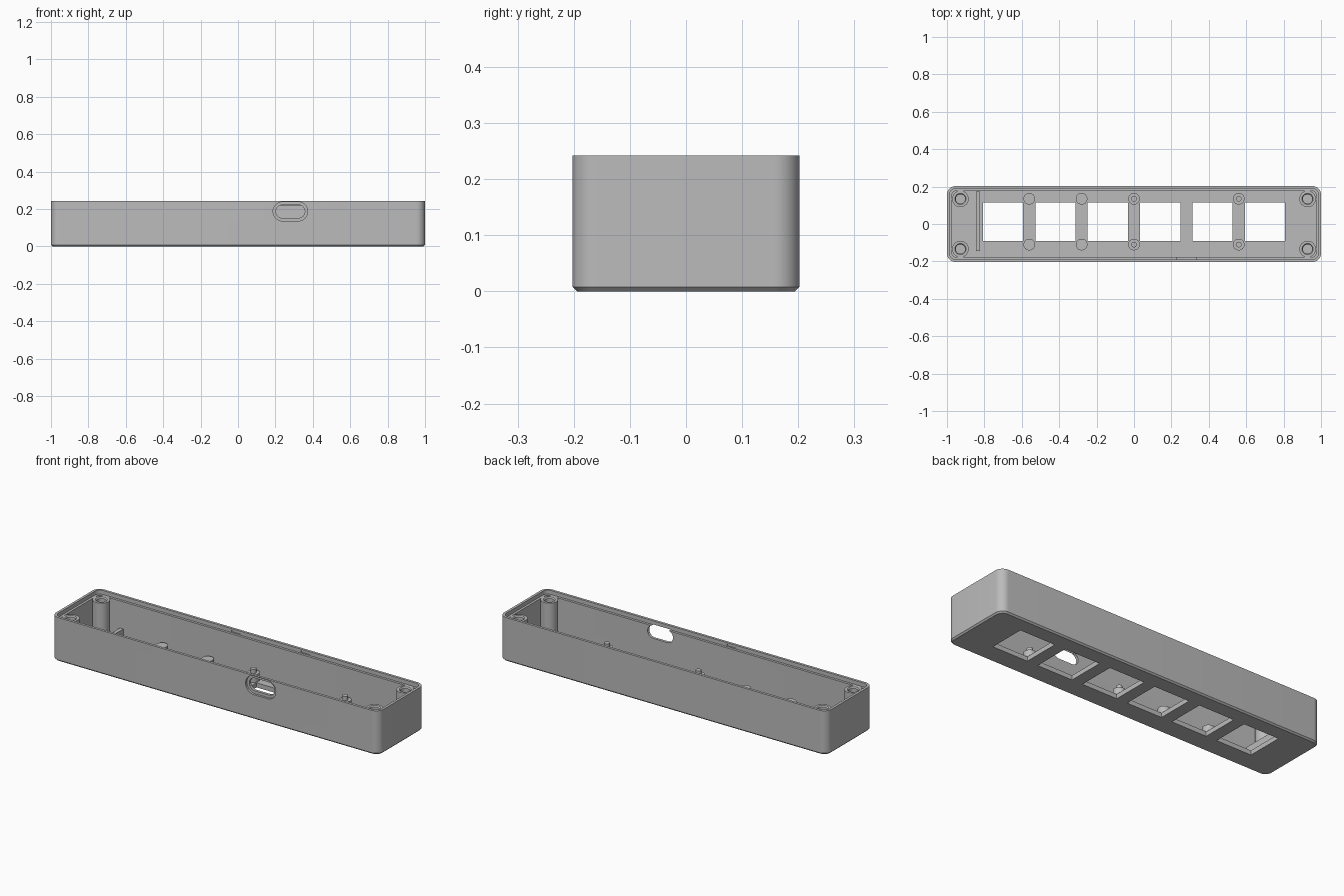
import bpy, bmesh, math
from mathutils import Matrix

cube = bpy.data.objects.get("Cube")
if cube:
    bpy.data.objects.remove(cube, do_unlink=True)

grey = bpy.data.materials.new("matte grey plastic")
grey.use_nodes = True
grey.diffuse_color = (0.5, 0.5, 0.5, 1)
grey.node_tree.nodes["Principled BSDF"].inputs["Base Color"].default_value = grey.diffuse_color


def outline(hx, hy, r, seg=10):
    """Rounded rectangle; a circle or a slot when the radius fills it."""
    pts = []
    for k, (sx, sy) in enumerate([(1, 1), (-1, 1), (-1, -1), (1, -1)]):
        for i in range(seg + 1):
            a = math.pi / 2 * (k + i / seg)
            pts.append((sx * (hx - r) + r * math.cos(a), sy * (hy - r) + r * math.sin(a)))
    return pts


def loft(name, hx, hy, r, rings, place=Matrix()):
    """Closed solid through rings given as (inset, height)."""
    bm = bmesh.new()
    loops = []
    for inset, z in rings:
        pts = outline(hx - inset, hy - inset, max(r - inset, 0.004))
        loops.append([bm.verts.new((x, y, z)) for x, y in pts])
    for a, b in zip(loops, loops[1:]):
        for i in range(len(a)):
            j = (i + 1) % len(a)
            bm.faces.new((a[i], a[j], b[j], b[i]))
    bm.faces.new(loops[0])
    bm.faces.new(loops[-1])
    bmesh.ops.remove_doubles(bm, verts=bm.verts, dist=1e-5)
    bmesh.ops.recalc_face_normals(bm, faces=bm.faces)
    bm.transform(place)
    mesh = bpy.data.meshes.new(name)
    bm.to_mesh(mesh)
    bm.free()
    mesh.materials.append(grey)
    obj = bpy.data.objects.new(name, mesh)
    bpy.context.collection.objects.link(obj)
    return obj


def box(name, size, centre):
    bm = bmesh.new()
    bmesh.ops.create_cube(bm, size=1, matrix=Matrix.Translation(centre) @ Matrix.Diagonal((*size, 1)))
    mesh = bpy.data.meshes.new(name)
    bm.to_mesh(mesh)
    bm.free()
    mesh.materials.append(grey)
    obj = bpy.data.objects.new(name, mesh)
    bpy.context.collection.objects.link(obj)
    return obj


def activate(obj):
    bpy.ops.object.select_all(action='DESELECT')
    obj.select_set(True)
    bpy.context.view_layer.objects.active = obj


def cut(target, cutter):
    cutter.hide_render = True
    mod = target.modifiers.new("cut", 'BOOLEAN')
    mod.operation, mod.solver, mod.object = 'DIFFERENCE', 'EXACT', cutter
    activate(target)
    bpy.ops.object.modifier_apply(modifier=mod.name)
    bpy.data.objects.remove(cutter, do_unlink=True)


HX, HY, H = 1.0, 0.2025, 0.242
FLOOR, LEDGE = 0.025, 0.22
PORT_X, PORT_Z = 0.28, 0.187

# Tray with chamfered base and stepped rim
tray = loft("case_tray", HX, HY, 0.045,
            [(0.008, 0), (0, 0.008), (0, H), (0.014, H), (0.014, LEDGE),
             (0.027, LEDGE), (0.027, FLOOR)])
parts = [tray]

# Six key windows in the floor
for i in range(6):
    cut(tray, box("window_cutter", (0.215, 0.205, 0.1), (-0.70 + 0.28 * i, 0.0125, 0.01)))

# Slot-shaped cable port with a shallow outer recess
port_place = Matrix.Translation((PORT_X, -HY, PORT_Z)) @ Matrix.Rotation(math.pi / 2, 4, 'X')
cut(tray, loft("recess_cutter", 0.0925, 0.051, 0.051, [(0, -0.012), (0, 0.05)], port_place))
cut(tray, loft("port_cutter", 0.0775, 0.035, 0.035, [(0, -0.06), (0, 0.06)], port_place))

# Snap notches inside the rim
for x, side in [(-0.145, 1), (PORT_X, 1), (-0.145, -1)]:
    cut(tray, box("notch_cutter", (0.056, 0.012, 0.012), (x, side * 0.188, 0.229)))

# Corner screw bosses with blind holes
for sx, end in [(-1, "right"), (1, "left")]:
    for sy, face in [(-1, "front"), (1, "back")]:
        parts.append(loft(f"screw_boss_{face}_{end}", 0.044, 0.044, 0.044,
                          [(0, 0.015), (0, 0.221), (0.014, 0.221), (0.019, 0.215), (0.019, 0.1)],
                          Matrix.Translation((sx * 0.928, sy * 0.134, 0))))

# Board supports, some with locating pins
for n, (x, pin) in enumerate([(-0.56, False), (-0.28, False), (0, True), (0.56, True)], 1):
    for y, face in [(-0.11, "front"), (0.135, "back")]:
        rings = [(0, 0.015), (0, 0.067)]
        if pin:
            rings += [(0.016, 0.067), (0.016, 0.09)]
        # The supports overhang the windows, so they start at the inner floor
        rings[0] = (0, FLOOR - 0.001)
        parts.append(loft(f"board_support_{face}_{n}", 0.031, 0.031, 0.031, rings,
                          Matrix.Translation((x, y, 0))))

# Stop rib across the floor
parts.append(box("stop_rib", (0.021, 0.32, 0.055), (-0.833, 0.015, 0.0435)))

for obj in parts:
    activate(obj)
    bpy.ops.object.shade_smooth_by_angle(angle=math.radians(30))
